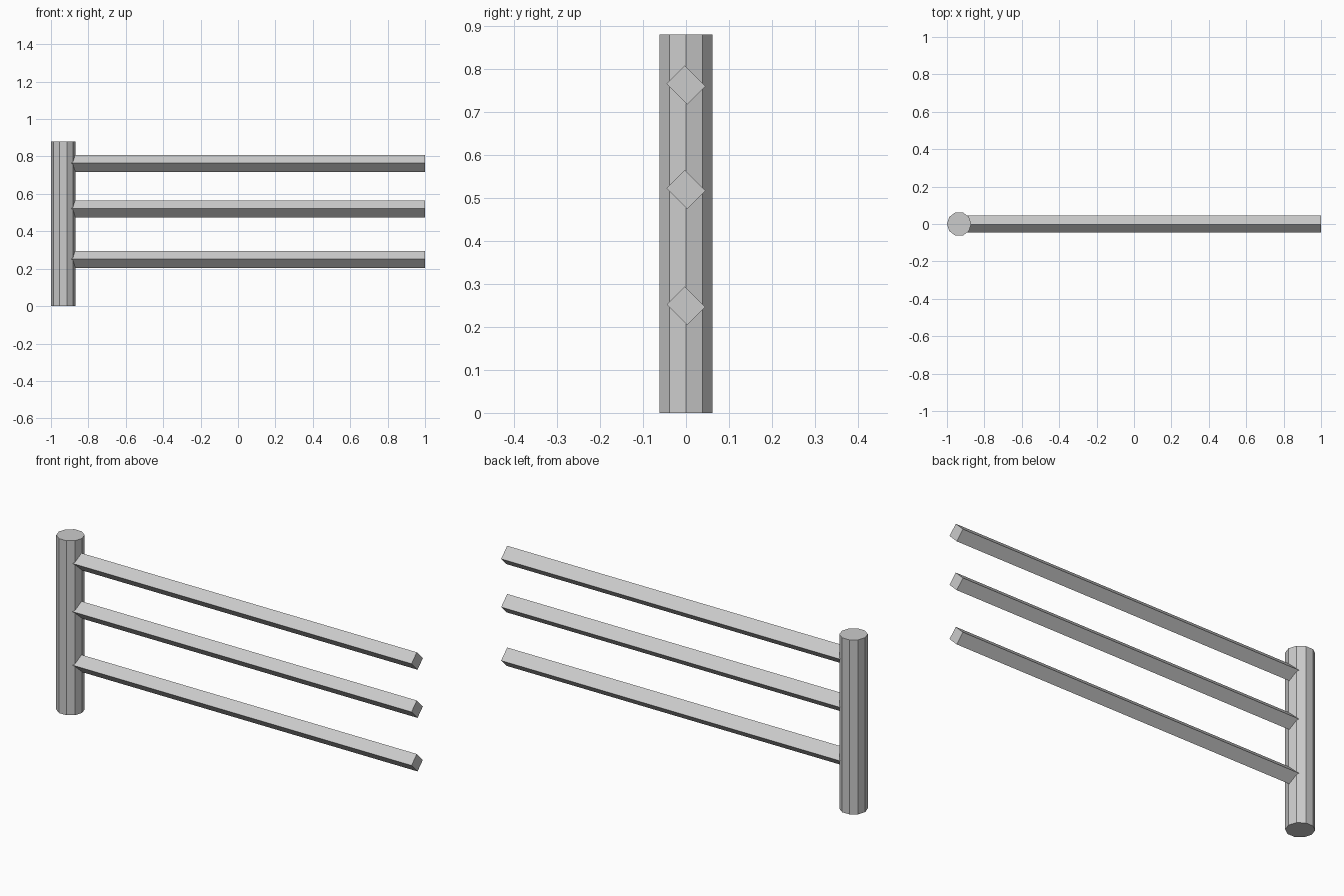
import bpy, math

if "Cube" in bpy.data.objects:
    bpy.data.objects.remove(bpy.data.objects["Cube"])

POST_X, POST_R, POST_H = -0.935, 0.065, 0.88

# Ten-sided post with a corner facing +x
bpy.ops.mesh.primitive_cylinder_add(
    vertices=10, radius=POST_R, depth=POST_H,
    location=(POST_X, 0, POST_H / 2), rotation=(0, 0, math.radians(18)))
bpy.context.object.name = "post"


# Rectangular rail standing on its edge, one end sunk into the post
def rail(name, z):
    x0, x1 = POST_X, 1.0
    bpy.ops.mesh.primitive_cube_add(
        size=1, location=((x0 + x1) / 2, 0, z),
        rotation=(math.radians(45), 0, 0))
    ob = bpy.context.object
    ob.name = name
    ob.scale = (x1 - x0, 0.0595, 0.068)


for name, z in (("lower_rail", 0.249), ("middle_rail", 0.519), ("upper_rail", 0.762)):
    rail(name, z)
